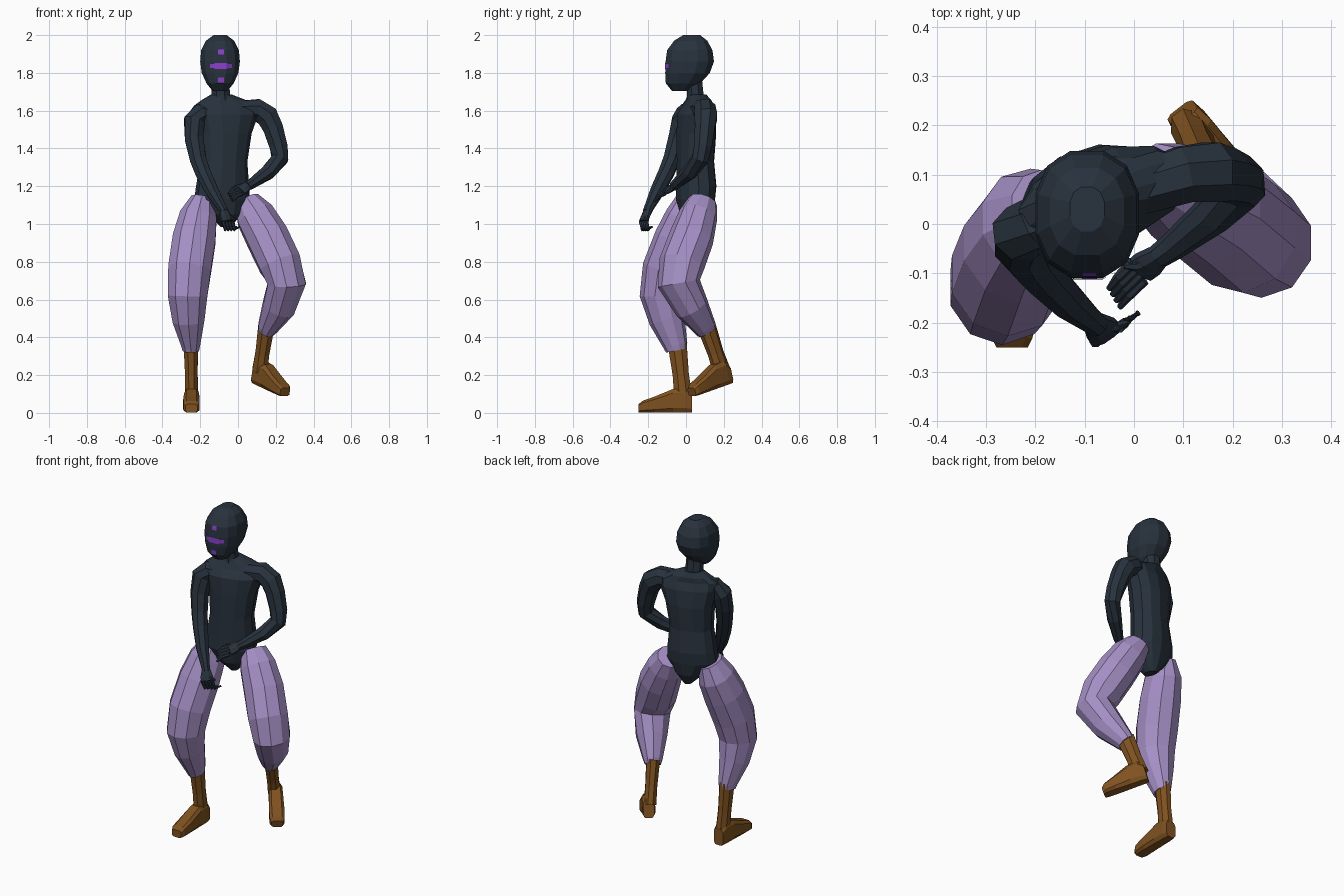
import bpy, bmesh, math
from mathutils import Vector as V
from mathutils.bvhtree import BVHTree

if "Cube" in bpy.data.objects:
    bpy.data.objects.remove(bpy.data.objects["Cube"])


def material(name, rgb):
    m = bpy.data.materials.new(name)
    m.diffuse_color = (*rgb, 1)
    m.use_nodes = True
    m.node_tree.nodes["Principled BSDF"].inputs["Base Color"].default_value = m.diffuse_color
    return m


DARK = material("dark slate", (0.021, 0.032, 0.047))
LILAC = material("lilac cloth", (0.376, 0.275, 0.56))
BROWN = material("brown leather", (0.21, 0.083, 0.014))
VIOLET = material("violet paint", (0.25, 0.05, 0.58))


def finish(name, bm, mat):
    bmesh.ops.recalc_face_normals(bm, faces=bm.faces)
    me = bpy.data.meshes.new(name)
    bm.to_mesh(me)
    bm.free()
    me.materials.append(mat)
    ob = bpy.data.objects.new(name, me)
    bpy.context.collection.objects.link(ob)
    return ob


def loft(name, rings, mat, n=8, side=(1, 0, 0), axis=None, power=1.0):
    """Skin rings (x, y, z, half width, half depth) placed along a path."""
    bm = bmesh.new()
    pts = [V(r[:3]) for r in rings]
    loops = []
    for i, r in enumerate(rings):
        if axis:
            t = V(axis).normalized()
        else:
            t = V()
            if i > 0:
                t += (pts[i] - pts[i - 1]).normalized()
            if i < len(pts) - 1:
                t += (pts[i + 1] - pts[i]).normalized()
            t.normalize()
        s = V(side)
        s = (s - t * s.dot(t)).normalized()
        u = t.cross(s)
        loop = []
        for k in range(n):
            a = 2 * math.pi * (k + 0.5) / n
            c, d = math.cos(a), math.sin(a)
            c = math.copysign(abs(c) ** power, c)
            d = math.copysign(abs(d) ** power, d)
            f = 1.03
            loop.append(bm.verts.new(pts[i] + s * c * r[3] * f + u * d * r[4] * f))
        loops.append(loop)
    for a, b in zip(loops, loops[1:]):
        for k in range(n):
            bm.faces.new((a[k], a[(k + 1) % n], b[(k + 1) % n], b[k]))
    bm.faces.new(loops[0])
    bm.faces.new(loops[-1])
    return finish(name, bm, mat)


def tube(name, path, mat, n=8, side=(0, 1, 0)):
    return loft(name, [(*p, p[3]) for p in path], mat, n, side)


# Head, flat at the face and full at the back
head = loft("head", [
    (-.095, -.03, 1.705, .04, .045), (-.095, -.015, 1.745, .072, .092),
    (-.095, .008, 1.80, .097, .118), (-.095, .02, 1.86, .105, .128),
    (-.095, .02, 1.92, .1, .12), (-.095, .025, 1.97, .075, .088),
    (-.095, .03, 2.0, .035, .045)], DARK, 12, axis=(0, 0, 1), power=.85)

# Painted face marks, projected onto the head
head_tree = BVHTree.FromPolygons([v.co for v in head.data.vertices],
                                 [p.vertices for p in head.data.polygons])


def face_mark(name, w, h, z):
    bm = bmesh.new()
    nx, nz = 8, 2
    grid = []
    for j in range(nz + 1):
        row = []
        for i in range(nx + 1):
            x, zz = -.09 + w * (i / nx - .5), z + h * (j / nz - .5)
            hit = head_tree.ray_cast(V((x, -1, zz)), V((0, 1, 0)))[0]
            row.append(bm.verts.new((x, hit.y - .003, zz)))
        grid.append(row)
    for j in range(nz):
        for i in range(nx):
            bm.faces.new((grid[j][i], grid[j][i + 1], grid[j + 1][i + 1], grid[j + 1][i]))
    finish(name, bm, VIOLET)


for label, w, h, z in (("brow_mark", .03, .026, 1.91), ("eye_band", .118, .022, 1.836),
                       ("eye_band_middle", .07, .032, 1.836), ("mouth_mark", .03, .026, 1.762)):
    face_mark(label, w, h, z)

# Neck and twisted torso
TWIST = (.95, .3, 0)
loft("neck", [(-.09, .055, 1.62, .07, .055), (-.092, .05, 1.68, .052, .046),
              (-.094, .04, 1.78, .05, .045)], DARK, 8, axis=(0, 0, 1))
loft("torso", [
    (-.065, .065, .985, .025, .04), (-.07, .055, 1.05, .085, .08),
    (-.085, .05, 1.13, .145, .095), (-.082, .055, 1.2, .138, .098),
    (-.075, .05, 1.33, .122, .092), (-.068, .055, 1.48, .138, .097),
    (-.062, .055, 1.58, .17, .09), (-.062, .062, 1.625, .175, .065),
    (-.075, .065, 1.655, .12, .058), (-.088, .06, 1.685, .055, .045)],
    DARK, 12, side=TWIST, axis=(0, 0, 1), power=.9)

# Arms, both brought in front of the hips
tube("left_arm", [
    (.01, .07, 1.6, .055), (.1, .1, 1.605, .06), (.155, .105, 1.57, .063), (.185, .1, 1.51, .056),
    (.215, .09, 1.41, .05), (.222, .075, 1.345, .046), (.16, .02, 1.275, .041),
    (.075, -.048, 1.215, .028), (.05, -.065, 1.2, .025)], DARK)
tube("right_arm", [
    (-.13, .03, 1.58, .05), (-.2, .0, 1.585, .055), (-.232, -.02, 1.545, .058),
    (-.232, -.045, 1.45, .052), (-.212, -.075, 1.345, .046), (-.185, -.105, 1.27, .043),
    (-.135, -.155, 1.17, .037), (-.085, -.197, 1.085, .025), (-.075, -.205, 1.065, .024)], DARK)


# Hands: flat palm, four bent fingers and a thumb
def hand(name, wrist, knuckle, middle, tip, across, thumb):
    wrist, knuckle, middle, tip, across = map(V, (wrist, knuckle, middle, tip, across))
    loft(name + "_palm", [(*wrist, .024, .02), (*wrist.lerp(knuckle, .6), .036, .018),
                          (*knuckle, .036, .014)], DARK, 8, side=across)
    across.normalize()
    for i in range(4):
        o = across * (i - 1.5) * .019
        tube(f"{name}_finger_{i + 1}", [(*(p + o), r) for p, r in
             ((knuckle, .011), (middle, .01), (tip, .006))], DARK, 6, across)
    base = wrist.lerp(knuckle, .3)
    tube(name + "_thumb", [(*base, .013), (*(base.lerp(V(thumb), .6) + V((0, -.006, 0))), .011),
                           (*thumb, .006)], DARK, 6, across)


hand("right_hand", (-.08, -.2, 1.075), (-.055, -.225, 1.015), (-.042, -.215, .97),
     (-.015, -.195, .985), (.8, .5, 0), (-.015, -.2, 1.02))
hand("left_hand", (.055, -.06, 1.203), (.01, -.095, 1.178), (-.02, -.125, 1.165),
     (-.04, -.15, 1.14), (-.35, .6, .6), (-.02, -.085, 1.2))

# Baggy trouser legs
loft("right_trouser_leg", [
    (-.188, .03, 1.13, .062, .08), (-.21, .005, 1.04, .1, .11), (-.232, -.045, .92, .116, .12),
    (-.256, -.105, .76, .116, .123), (-.267, -.13, .62, .107, .112), (-.262, -.1, .49, .086, .092),
    (-.25, -.055, .355, .05, .062), (-.25, -.05, .33, .044, .055)], LILAC, 10)
loft("left_trouser_leg", [
    (.045, .09, 1.12, .07, .075), (.09, .065, 1.045, .103, .1), (.155, .03, .93, .114, .115),
    (.222, -.022, .79, .114, .118), (.258, -.038, .685, .103, .11), (.215, .03, .56, .088, .09),
    (.158, .1, .452, .054, .06), (.15, .112, .43, .043, .053)], LILAC, 10)


# Boots: round shaft and wedge foot on a flat sole
def boot(name, top, ankle, heel, toe):
    heel, toe = V(heel), V(toe)
    loft(name + "_shaft", [(*top, .04, .053), (*V(top).lerp(V(ankle), .6), .035, .045),
                           (*ankle, .037, .05)], BROWN, 8, side=(toe - heel).cross(V((0, 0, 1))))
    d = (toe - heel).normalized()
    s = d.cross(V((0, 0, 1))).normalized()
    up = s.cross(d)
    rings = []
    for t, w, h in ((0, .032, .1), (.12, .038, .13), (.36, .04, .125), (.7, .044, .085),
                    (.93, .042, .062), (1, .032, .045)):
        rings.append((*(heel.lerp(toe, t) + up * h / 2), w, h / 2))
    loft(name + "_foot", rings, BROWN, 8, side=s, axis=d, power=.5)


boot("right_boot", (-.25, -.047, .37), (-.245, -.015, .09), (-.245, .032, .002), (-.247, -.25, .002))
boot("left_boot", (.15, .108, .46), (.115, .19, .22), (.09, .235, .158), (.245, .035, .088))
